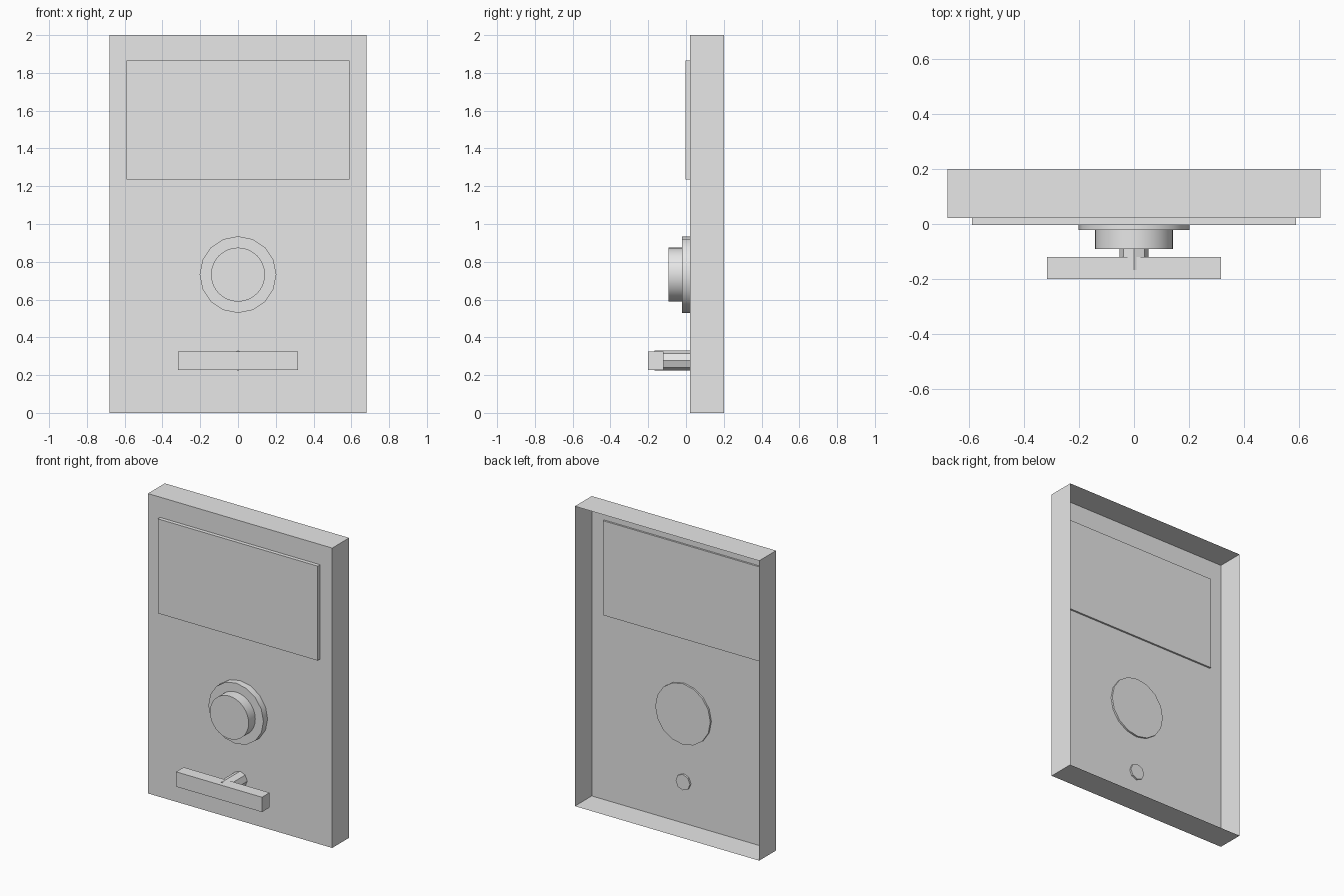
import bpy, bmesh, math
from mathutils import Matrix

if "Cube" in bpy.data.objects:
    bpy.data.objects.remove(bpy.data.objects["Cube"])

grey = bpy.data.materials.new("plain_grey")
grey.diffuse_color = (0.8, 0.8, 0.8, 1)
grey.use_nodes = True
grey.node_tree.nodes["Principled BSDF"].inputs["Base Color"].default_value = grey.diffuse_color


def finish(name, bm):
    mesh = bpy.data.meshes.new(name)
    bm.to_mesh(mesh)
    bm.free()
    mesh.materials.append(grey)
    ob = bpy.data.objects.new(name, mesh)
    bpy.context.collection.objects.link(ob)
    return ob


def box(name, x, y, z, open_back=False):
    """Box spanning the (min, max) pairs, optionally without its rear face."""
    bm = bmesh.new()
    size = [b - a for a, b in (x, y, z)]
    mid = [(a + b) / 2 for a, b in (x, y, z)]
    bmesh.ops.create_cube(bm, size=1,
                          matrix=Matrix.Translation(mid) @ Matrix.Diagonal((*size, 1)))
    if open_back:
        rear = [f for f in bm.faces if f.normal.y > 0.9]
        bmesh.ops.delete(bm, geom=rear, context='FACES')
    return finish(name, bm)


def rod(name, radius, y, z, sides, smooth=False):
    """Cylinder along y, centred on x = 0, with a vertex at the top."""
    bm = bmesh.new()
    place = Matrix.Translation((0, sum(y) / 2, z)) @ Matrix.Rotation(math.pi / 2, 4, 'X')
    bmesh.ops.create_cone(bm, cap_ends=True, segments=sides, radius1=radius,
                          radius2=radius, depth=y[1] - y[0], matrix=place)
    ob = finish(name, bm)
    if smooth:
        bpy.ops.object.select_all(action='DESELECT')
        ob.select_set(True)
        bpy.context.view_layer.objects.active = ob
        bpy.ops.object.shade_smooth_by_angle(angle=math.radians(30))
    return ob


# Hollow door, open at the back
box("door_shell", (-0.68, 0.68), (0.022, 0.2), (0, 2), open_back=True)

# Raised panel, slightly proud on both sides of the door skin
box("upper_panel", (-0.59, 0.59), (-0.003, 0.034), (1.235, 1.865))

# Dial: base ring and knob
rod("dial_base", 0.203, (-0.022, 0.034), 0.732, 16, smooth=True)
rod("dial_knob", 0.143, (-0.092, 0.0), 0.732, 32, smooth=True)

# Handle: stem and crossbar
rod("handle_stem", 0.053, (-0.168, 0.034), 0.277, 8)
box("handle_bar", (-0.317, 0.317), (-0.2, -0.12), (0.227, 0.326))
